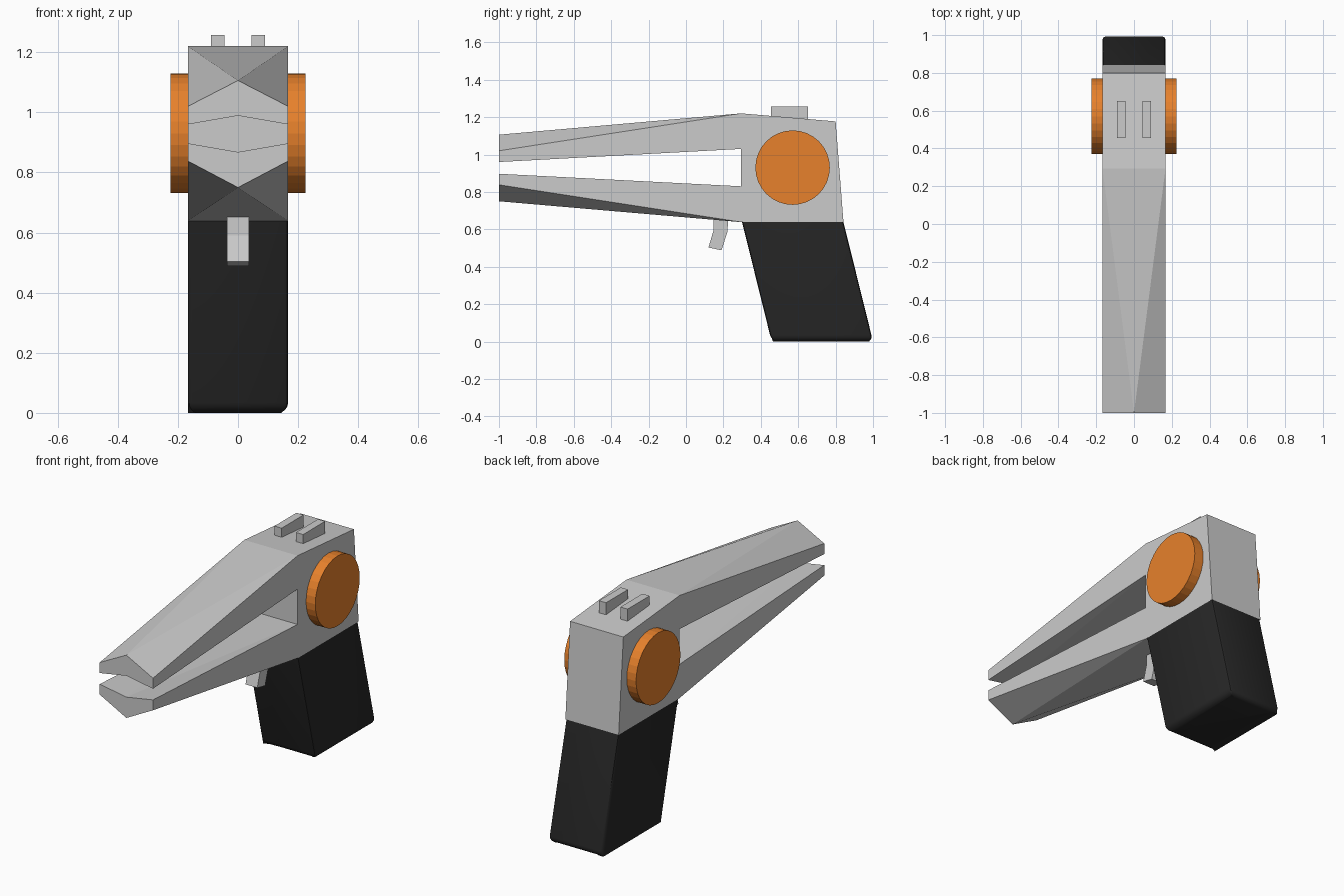
import bpy, bmesh
from math import radians, pi
from mathutils import Matrix

if "Cube" in bpy.data.objects:
    bpy.data.objects.remove(bpy.data.objects["Cube"])

W = 0.167  # half width of body and grip


def material(name, rgb):
    m = bpy.data.materials.new(name)
    m.diffuse_color = (*rgb, 1)
    m.use_nodes = True
    m.node_tree.nodes["Principled BSDF"].inputs["Base Color"].default_value = m.diffuse_color
    return m


def finish(name, bm, mat=None):
    bmesh.ops.recalc_face_normals(bm, faces=bm.faces)
    me = bpy.data.meshes.new(name)
    bm.to_mesh(me)
    bm.free()
    ob = bpy.data.objects.new(name, me)
    bpy.context.collection.objects.link(ob)
    if mat:
        me.materials.append(mat)
    return ob


def loft(sections):
    """Join (x, [(y, z), ...]) side outlines into a closed solid."""
    bm = bmesh.new()
    rings = [[bm.verts.new((x, y, z)) for y, z in pts] for x, pts in sections]
    for a, b in zip(rings, rings[1:]):
        for i in range(len(a)):
            j = (i + 1) % len(a)
            bm.faces.new((a[i], a[j], b[j], b[i]))
    bm.faces.new(rings[0])
    bm.faces.new(rings[-1])
    return bm


def prism(x0, x1, pts):
    return loft([(x0, pts), (x1, pts)])


dark = material("dark_grip", (0.02, 0.02, 0.02))
orange = material("orange_disc", (0.8, 0.22, 0.025))


# Body with two open prongs whose tips are ridged along the centre line
def body_outline(t0, t1, t2, t3):
    return [(-1, t0), (0.295, 1.22), (0.80, 1.177), (0.842, 0.638), (0.30, 0.638),
            (-1, t3), (-1, t2), (0.295, 0.83), (0.295, 1.03), (-1, t1)]


side = body_outline(1.02, 0.96, 0.897, 0.838)
centre = body_outline(1.106, 0.989, 0.868, 0.75)
bm = loft([(-W, side), (0, centre), (W, side)])
for f in list(bm.faces):
    tips = [v for v in f.verts if v.co.y < -0.99]
    if len(f.verts) == 4 and len(tips) == 2:
        ridge = next(v for v in tips if abs(v.co.x) < 0.01)
        outer = next(v for v in f.verts if abs(v.co.x) > 0.01 and v not in tips)
        bmesh.utils.face_split(f, ridge, outer)
finish("body", bm)

# Slanted grip: slim bevel up the corners, wider bevel round the base
bm = prism(-W, W, [(0.30, 0.638), (0.842, 0.638), (1.0, 0), (0.458, 0)])
corners = [e for e in bm.edges if abs(e.verts[0].co.z - e.verts[1].co.z) > 0.3]
bmesh.ops.bevel(bm, geom=corners, offset=0.015, segments=2, profile=0.5, affect='EDGES')
base = [e for e in bm.edges if all(v.co.z < 0.001 for v in e.verts)]
bmesh.ops.bevel(bm, geom=base, offset=0.035, segments=4, profile=0.5, affect='EDGES')
grip = finish("grip", bm, dark)
bpy.context.view_layer.objects.active = grip
grip.select_set(True)
bpy.ops.object.shade_smooth_by_angle(angle=radians(35))
grip.select_set(False)

# Side discs and top sights, one of each per side
for s, label in ((-1, "left"), (1, "right")):
    bm = bmesh.new()
    place = Matrix.Translation((s * 0.19, 0.57, 0.93)) @ Matrix.Rotation(pi / 2, 4, 'Y')
    bmesh.ops.create_cone(bm, cap_ends=True, segments=32, radius1=0.199,
                          radius2=0.199, depth=0.07, matrix=place)
    finish(label + "_disc", bm, orange)
    bm = prism(s * 0.045, s * 0.09, [(0.455, 1.18), (0.652, 1.18), (0.652, 1.258), (0.455, 1.258)])
    finish(label + "_sight", bm)

# Curved trigger
finish("trigger", prism(-0.037, 0.037, [
    (0.147, 0.656), (0.225, 0.656), (0.222, 0.588), (0.19, 0.488), (0.12, 0.503), (0.146, 0.59)]))
